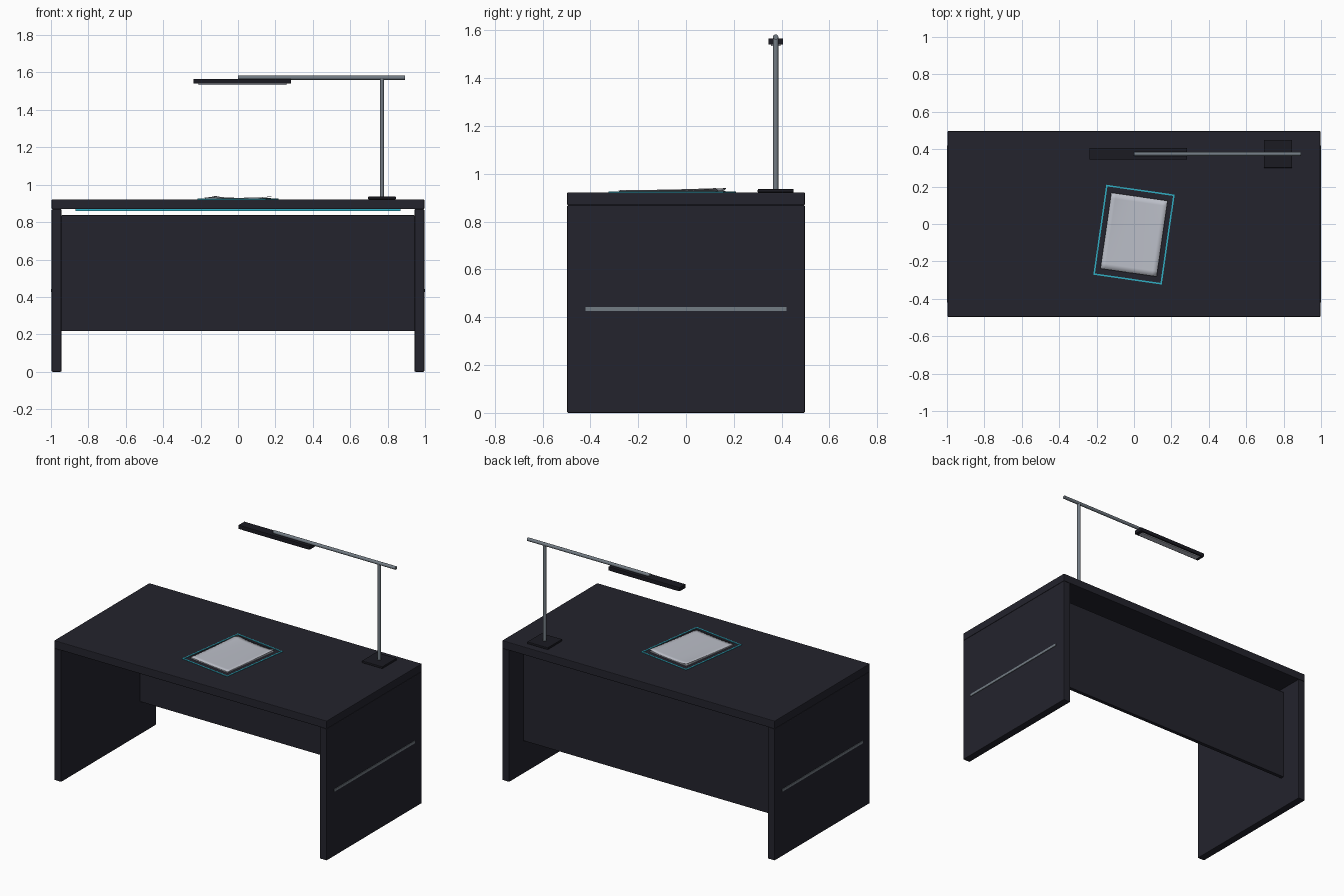
import bpy, bmesh, math
from mathutils import Matrix, Vector

if "Cube" in bpy.data.objects:
    bpy.data.objects.remove(bpy.data.objects["Cube"])


def material(name, rgb):
    m = bpy.data.materials.new(name)
    m.diffuse_color = (*rgb, 1)
    m.use_nodes = True
    m.node_tree.nodes["Principled BSDF"].inputs["Base Color"].default_value = m.diffuse_color
    return m


DARK = material("dark charcoal", (0.017, 0.017, 0.026))
BLACK = material("lamp black", (0.011, 0.011, 0.016))
METAL = material("brushed steel", (0.17, 0.20, 0.23))
CYAN = material("cyan glow", (0.03, 0.42, 0.54))
PAPER = material("pale grey", (0.50, 0.52, 0.58))


def finish(name, bm, mat):
    me = bpy.data.meshes.new(name)
    bm.to_mesh(me)
    bm.free()
    me.materials.append(mat)
    ob = bpy.data.objects.new(name, me)
    bpy.context.collection.objects.link(ob)
    return ob


def box(name, x, y, z, mat, bevel=0.0):
    """Box from (min, max) ranges, optionally with softened edges."""
    bm = bmesh.new()
    bmesh.ops.create_cube(bm, size=1)
    for v in bm.verts:
        for i, (lo, hi) in enumerate((x, y, z)):
            v.co[i] = (lo + hi) / 2 + v.co[i] * (hi - lo)
    ob = finish(name, bm, mat)
    if bevel:
        mod = ob.modifiers.new("bevel", 'BEVEL')
        mod.width, mod.segments = bevel, 2
    return ob


def rod(name, a, b, radius, mat):
    """Smooth round rod between two points."""
    a, b = Vector(a), Vector(b)
    bm = bmesh.new()
    turn = (b - a).to_track_quat('Z', 'Y').to_matrix().to_4x4()
    bmesh.ops.create_cone(bm, cap_ends=True, segments=24, radius1=radius, radius2=radius,
                          depth=(b - a).length,
                          matrix=Matrix.Translation((a + b) / 2) @ turn)
    for f in bm.faces:
        f.smooth = len(f.verts) == 4
    return finish(name, bm, mat)


TOP = 0.922
W, D = 0.996, 0.497

# Desk body
box("desk_top", (-W, W), (-D, D), (0.869, TOP), DARK, 0.004)
for side, s in (("left", -1), ("right", 1)):
    box(side + "_side_panel", sorted((s * 0.944, s * W)), (-D, D), (0, 0.869), DARK, 0.004)
    box(side + "_side_inlay", sorted((s * 0.99, s * 1.0)), (-0.42, 0.42), (0.427, 0.443), METAL)
box("back_panel", (-0.944, 0.944), (0.325, 0.351), (0.217, 0.837), DARK, 0.003)

# Light strip under the front edge
box("under_light_strip", (-0.87, 0.87), (-0.46, -0.445), (0.859, 0.87), CYAN)

# Glowing outline on the desk, turned with the paper
pivot = Matrix.Translation((0, -0.057, 0)) @ Matrix.Rotation(math.radians(-8.2), 4, 'Z')
hx, hy, t = 0.185, 0.243, 0.008
edges = {"front": ((-hx, hx), (-hy, -hy + t)), "back": ((-hx, hx), (hy - t, hy)),
         "left": ((-hx, -hx + t), (-hy + t, hy - t)), "right": ((hx - t, hx), (-hy + t, hy - t))}
for name, (x, y) in edges.items():
    box("outline_" + name, x, y, (TOP - 0.002, TOP + 0.003), CYAN).matrix_world = pivot

# Paper sheet with gently lifted corners
bm = bmesh.new()
bmesh.ops.create_grid(bm, x_segments=12, y_segments=14, size=1)
for v in bm.verts:
    u, w = v.co.x, v.co.y
    lift = 0.008 * u ** 4 * (0.5 + 0.5 * w) ** 2 + 0.002 * u * u
    v.co = (u * 0.152, w * 0.205, TOP + 0.007 + lift)
for f in bm.faces:
    f.smooth = True
sheet = finish("paper_sheet", bm, PAPER)
sheet.matrix_world = pivot
sol = sheet.modifiers.new("thickness", 'SOLIDIFY')
sol.thickness, sol.offset = 0.002, 0
box("paper_stack", (-0.15, 0.15), (-0.203, 0.203), (TOP, TOP + 0.006), PAPER).matrix_world = pivot

# Desk lamp
LX, LY = 0.77, 0.375
box("lamp_base", (LX - 0.075, LX + 0.075), (LY - 0.075, LY + 0.075), (TOP, 0.936), BLACK, 0.003)
rod("lamp_post", (LX, LY, 0.93), (LX, LY, 1.572), 0.011, METAL)
rod("lamp_arm", (0.0, LY, 1.572), (0.893, LY, 1.572), 0.011, METAL)
box("lamp_head", (-0.238, 0.283), (LY - 0.031, LY + 0.031), (1.54, 1.566), BLACK, 0.003)
box("lamp_diffuser", (-0.212, 0.258), (LY - 0.02, LY + 0.02), (1.534, 1.542), PAPER)
